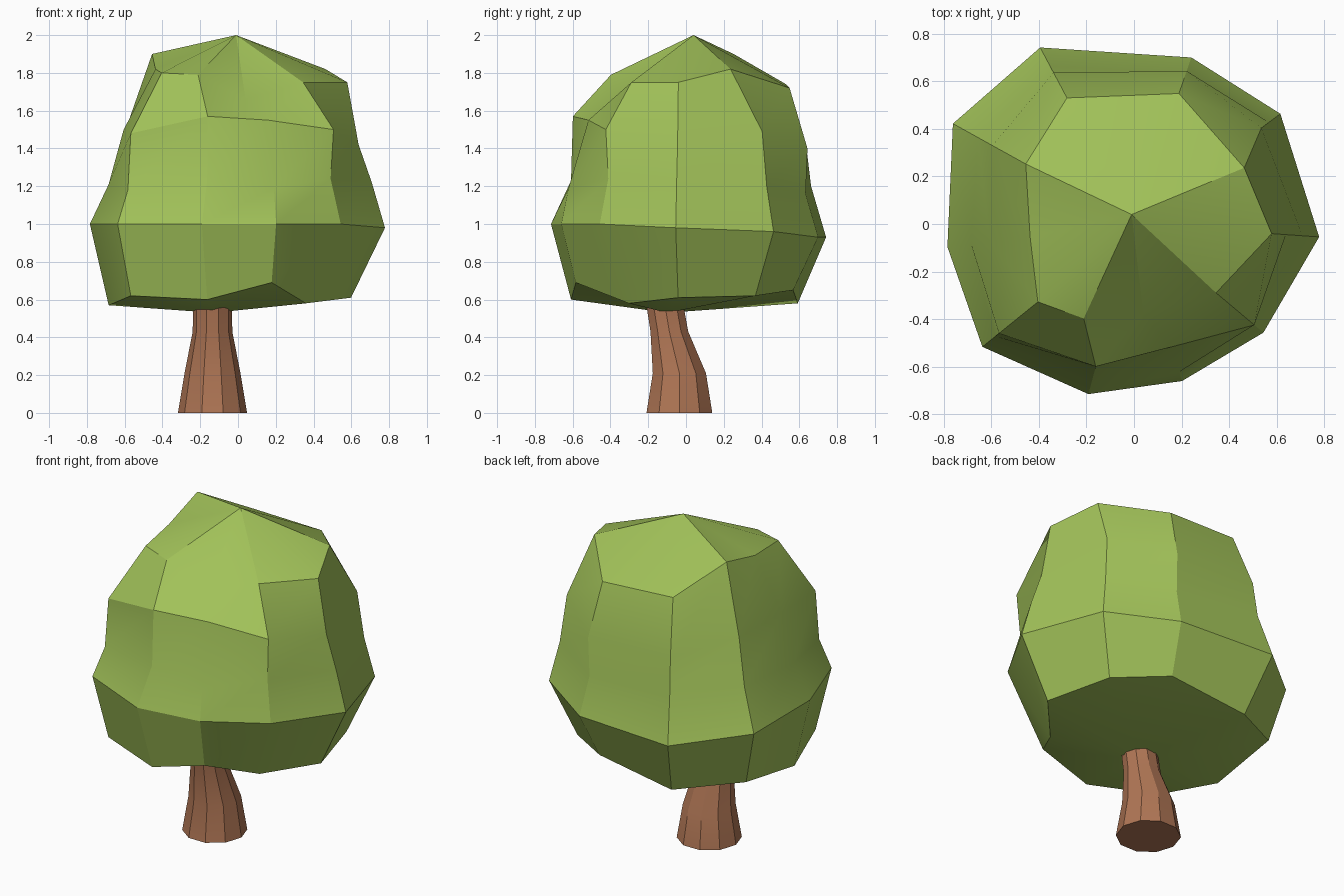
import bpy, bmesh
from math import cos, sin, radians, pi

if "Cube" in bpy.data.objects:
    bpy.data.objects.remove(bpy.data.objects["Cube"])


def material(name, color):
    m = bpy.data.materials.new(name)
    m.diffuse_color = (*color, 1)
    m.use_nodes = True
    m.node_tree.nodes["Principled BSDF"].inputs["Base Color"].default_value = m.diffuse_color
    return m


def loft(name, rings, bottom, top, mat, angle):
    """Skin a stack of equal-count point rings, closed by a fan at each end."""
    bm = bmesh.new()
    loops = [[bm.verts.new(p) for p in ring] for ring in rings]
    n = len(loops[0])
    lo, hi = bm.verts.new(bottom), bm.verts.new(top)
    for i in range(n):
        j = (i + 1) % n
        for a, b in zip(loops, loops[1:]):
            bm.faces.new((a[i], a[j], b[j], b[i]))
        bm.faces.new((loops[0][j], loops[0][i], lo))
        bm.faces.new((loops[-1][i], loops[-1][j], hi))
    bmesh.ops.recalc_face_normals(bm, faces=bm.faces)
    me = bpy.data.meshes.new(name)
    bm.to_mesh(me)
    bm.free()
    me.materials.append(mat)
    ob = bpy.data.objects.new(name, me)
    bpy.context.collection.objects.link(ob)
    bpy.ops.object.select_all(action='DESELECT')
    ob.select_set(True)
    bpy.context.view_layer.objects.active = ob
    bpy.ops.object.shade_smooth_by_angle(angle=radians(angle))
    return ob


green = material("leaves", (0.36, 0.54, 0.10))
brown = material("bark", (0.43, 0.18, 0.09))

# Crown: ten irregular ribs, radius and height (cm) per ring, bottom to top
ribs = [219, 255, 287, 320, 356, 37, 71, 118, 151, 187]
bands = [
    ([73, 63, 61, 47, 60, 61, 60, 67, 77, 69],
     [62, 60, 69, 58, 61, 62, 65, 58, 64, 57]),
    ([82, 74, 69, 71, 78, 77, 74, 84, 87, 79],
     [100, 100, 100, 100, 98, 96, 93, 93, 98, 100]),
    ([75, 63, 65, 64, 71, 71, 67, 75, 75, 69],
     [118, 123, 119, 124, 122, 120, 116, 120, 122, 121]),
    ([73, 62, 54, 66, 64, 67, 68, 72, 68, 61],
     [148, 157, 155, 150, 142, 149, 140, 142, 150, 150]),
    ([52, 45, 38, 45, 58, 52, 58, 60, 52, 44],
     [180, 179, 166, 175, 175, 182, 172, 174, 190, 182]),
]
lean = {1: -13, 2: -11, 5: -10}  # ribs that swerve at the shoulder
crown_rings = []
for k, (radii, heights) in enumerate(bands):
    ring = []
    for i, (a, r, z) in enumerate(zip(ribs, radii, heights)):
        t = radians(a + (lean.get(i, 0) if k == len(bands) - 1 else 0))
        ring.append((r * cos(t) / 100, r * sin(t) / 100, z / 100))
    crown_rings.append(ring)
loft("tree_crown", crown_rings, (-0.13, -0.1, 0.53), (-0.01, 0.04, 2.0), green, 25)

# Trunk: tapering ten-sided column bending toward the front
path = [(-0.035, 0.0, 0.183), (-0.035, 0.21, 0.148), (-0.088, 0.43, 0.105), (-0.11, 0.56, 0.103)]
trunk_rings = [[(-0.135 + r * cos(i * pi / 5), y + r * sin(i * pi / 5), z)
                for i in range(10)] for y, z, r in path]
loft("tree_trunk", trunk_rings, (-0.135, -0.035, 0), (-0.135, -0.11, 0.56), brown, 25)
